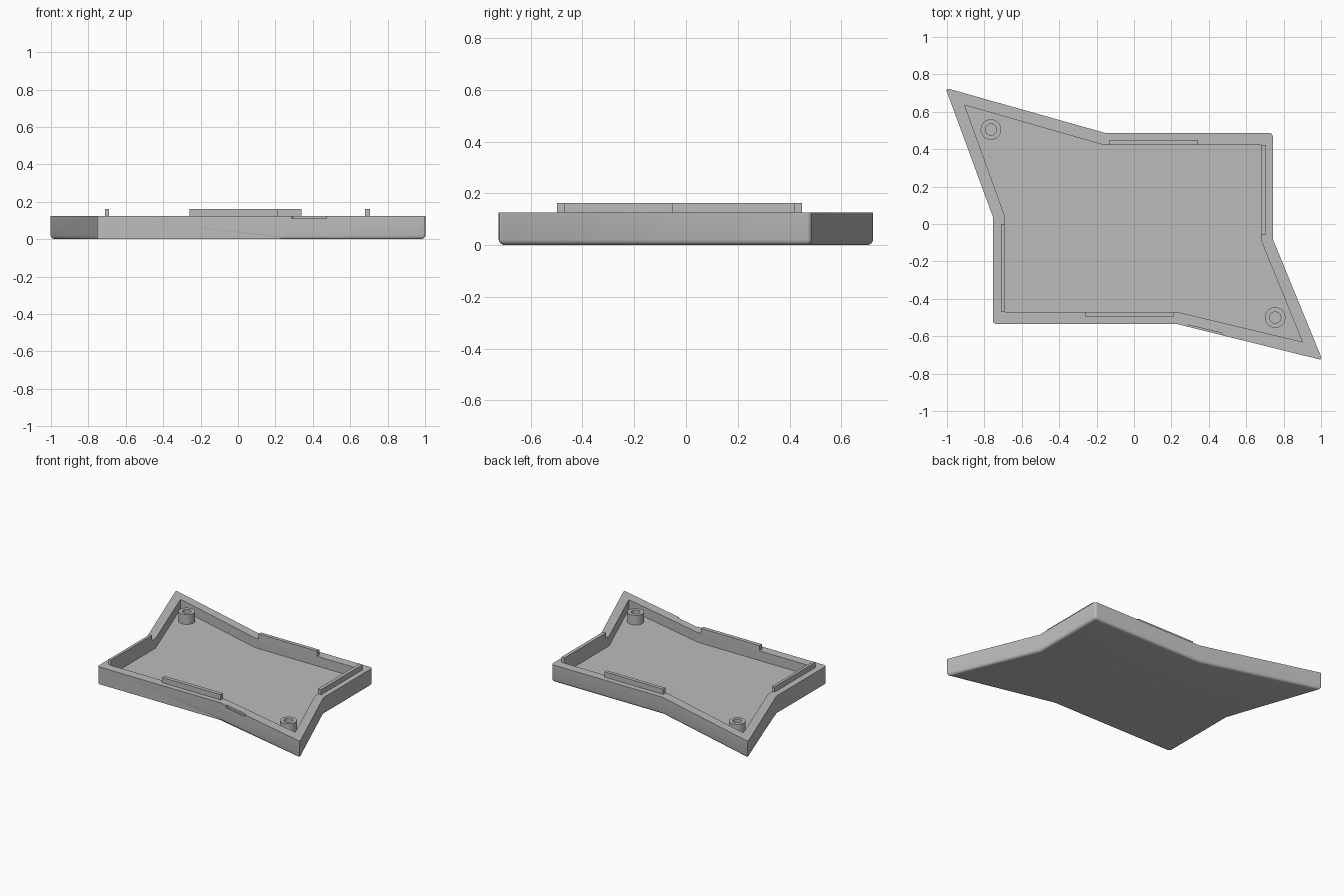
import bpy, bmesh, math
from mathutils import Matrix, Vector

cube = bpy.data.objects.get("Cube")
if cube:
    bpy.data.objects.remove(cube, do_unlink=True)

grey = bpy.data.materials.new("grey plastic")
grey.use_nodes = True
colour = (0.5, 0.5, 0.5, 1)
grey.diffuse_color = colour
grey.node_tree.nodes["Principled BSDF"].inputs["Base Color"].default_value = colour

RIM, FLOOR, LIP = 0.125, 0.055, 0.163


def make_object(name, bm):
    bmesh.ops.recalc_face_normals(bm, faces=bm.faces)
    mesh = bpy.data.meshes.new(name)
    bm.to_mesh(mesh)
    bm.free()
    mesh.materials.append(grey)
    obj = bpy.data.objects.new(name, mesh)
    bpy.context.collection.objects.link(obj)
    return obj


def prism(points, low, high):
    bm = bmesh.new()
    face = bm.faces.new([bm.verts.new((x, y, low)) for x, y in points])
    top = bmesh.ops.extrude_face_region(bm, geom=[face])["geom"]
    for v in top:
        if isinstance(v, bmesh.types.BMVert):
            v.co.z = high
    return bm


def box(name, x0, x1, y0, y1, z0, z1):
    return make_object(name, prism([(x0, y0), (x1, y0), (x1, y1), (x0, y1)], z0, z1))


def activate(obj):
    bpy.ops.object.select_all(action='DESELECT')
    obj.select_set(True)
    bpy.context.view_layer.objects.active = obj


def cut(obj, cutter):
    cutter.hide_render = True
    mod = obj.modifiers.new("cut", 'BOOLEAN')
    mod.operation = 'DIFFERENCE'
    mod.solver = 'EXACT'
    mod.object = cutter
    activate(obj)
    bpy.ops.object.modifier_apply(modifier=mod.name)
    bpy.data.objects.remove(cutter, do_unlink=True)


# Tray body: winged outline with rounded convex corners and lower edges
outer = [(-1.008, 0.728), (-0.755, 0.04), (-0.755, -0.535), (0.23, -0.535),
         (1.008, -0.728), (0.742, -0.08), (0.742, 0.487), (-0.155, 0.487)]
inner = [(-0.905, 0.635), (-0.69, 0.04), (-0.69, -0.47), (0.23, -0.47),
         (0.9, -0.63), (0.68, -0.09), (0.68, 0.422), (-0.16, 0.422)]

bm = prism(outer, 0, RIM)
convex = [Vector(p) for p in outer[::2]]
rounded = []
for e in bm.edges:
    a, b = (v.co for v in e.verts)
    mid = (a + b) / 2
    if abs(a.z - b.z) > 0.01:
        if any((mid.xy - p).length < 0.01 for p in convex):
            rounded.append(e)
    elif mid.z < 0.01:
        front = abs(a.y - b.y) < 0.01 and mid.y < 0
        left = abs(a.x - b.x) < 0.01 and mid.x < 0
        if not (front or left):
            rounded.append(e)
bmesh.ops.bevel(bm, geom=rounded, offset=0.02, offset_type='OFFSET', segments=4,
                profile=0.5, affect='EDGES', clamp_overlap=True)
tray = make_object("tray", bm)

# Hollow interior
cut(tray, make_object("interior_cutter", prism(inner, FLOOR, RIM + 0.1)))

# Shallow notch at the top of the slanted front wall
notch = box("notch_cutter", -0.095, 0.095, -0.03, 0.01, RIM - 0.015, RIM + 0.05)
notch.matrix_world = Matrix.Translation((0.38, -0.572, 0)) @ Matrix.Rotation(math.radians(-13.9), 4, 'Z')
bpy.context.view_layer.update()
cut(tray, notch)

activate(tray)
bpy.ops.object.shade_smooth_by_angle(angle=math.radians(30))

# Locating lips that stand up from the rim
box("back_lip", -0.13, 0.34, 0.422, 0.448, RIM - 0.005, LIP)
box("front_lip", -0.26, 0.21, -0.498, -0.47, RIM - 0.005, LIP)
box("left_lip", 0.68, 0.705, -0.055, 0.422, RIM - 0.005, LIP)
box("right_lip", -0.71, -0.69, -0.47, 0.0, RIM - 0.005, LIP)

# Hollow screw posts in the two wing tips
def post(name, x, y, sides=32):
    bm = bmesh.new()
    profile = [(0.055, FLOOR), (0.055, RIM), (0.03, RIM), (0.03, FLOOR)]
    verts = [bm.verts.new((r, 0, z)) for r, z in profile]
    edges = [bm.edges.new(pair) for pair in zip(verts, verts[1:])]
    bmesh.ops.spin(bm, geom=verts + edges, cent=(0, 0, 0), axis=(0, 0, 1),
                   angle=math.tau, steps=sides)
    bmesh.ops.remove_doubles(bm, verts=bm.verts, dist=0.0005)
    obj = make_object(name, bm)
    obj.location = (x, y, 0)
    activate(obj)
    bpy.ops.object.shade_smooth_by_angle(angle=math.radians(30))


post("back_post", -0.765, 0.505)
post("front_post", 0.755, -0.5)
